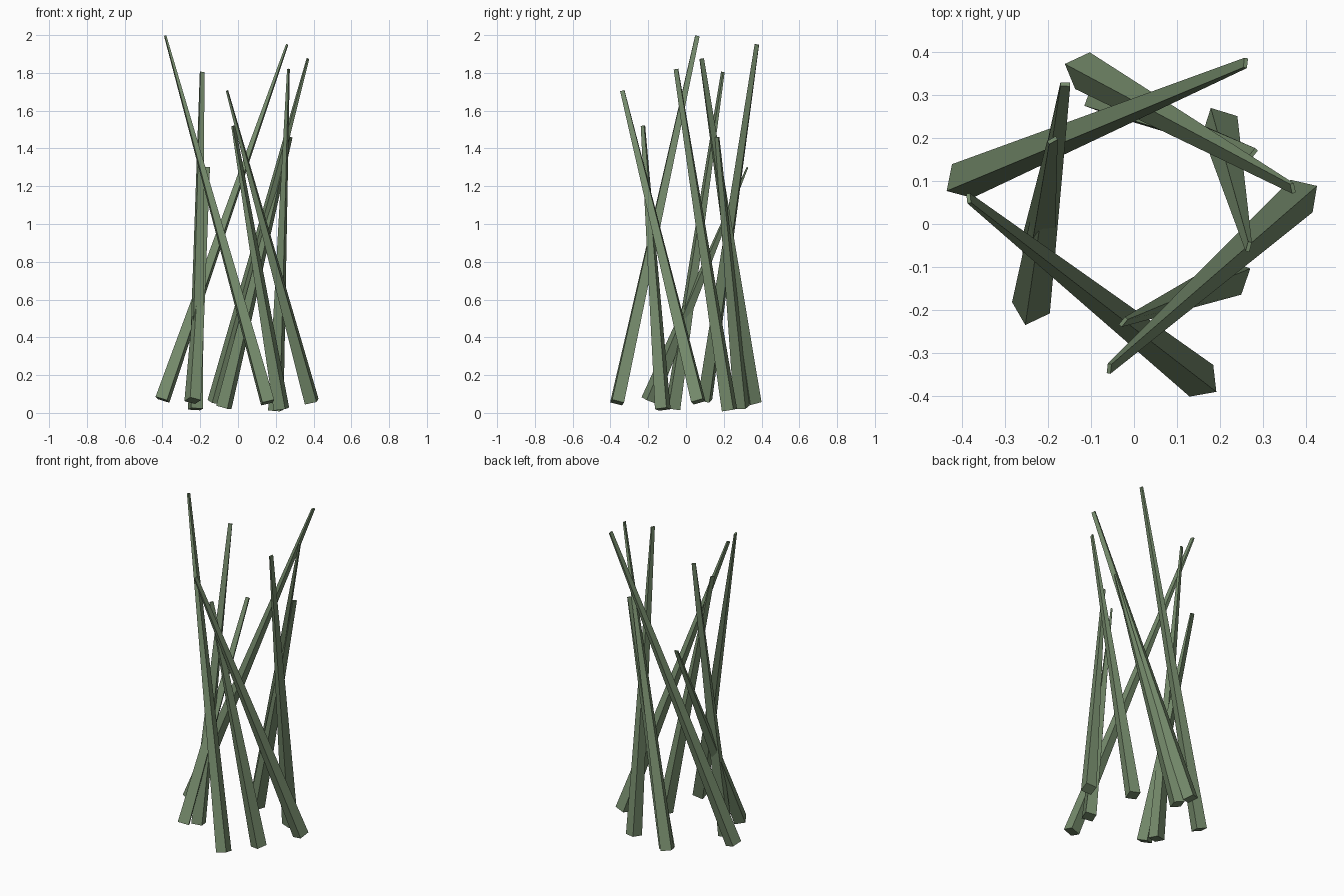
import bpy
import bmesh
from math import radians, cos, sin
from mathutils import Vector

cube = bpy.data.objects.get("Cube")
if cube:
    bpy.data.objects.remove(cube, do_unlink=True)

# Single muted green
green = bpy.data.materials.new("muted green")
green.use_nodes = True
colour = (0.18, 0.26, 0.15, 1.0)
green.diffuse_color = colour
green.node_tree.nodes["Principled BSDF"].inputs["Base Color"].default_value = colour

BASE_SIZE = (0.065, 0.065)
TIP_SIZE = (0.023, 0.009)


def ring(bm, centre, axis, angle, size):
    """Rectangle square to the axis, its wide side turned to the given heading."""
    a = radians(angle)
    wide = Vector((cos(a), sin(a), 0))
    wide = (wide - axis * wide.dot(axis)).normalized()
    thin = axis.cross(wide)
    w, t = size[0] / 2, size[1] / 2
    corners = ((-w, -t), (w, -t), (w, t), (-w, t))
    return [bm.verts.new(centre + wide * u + thin * v) for u, v in corners]


def blade(name, base, tip, base_angle, tip_angle):
    """Tapered four-sided blade from a square base to a flat narrow tip."""
    base, tip = Vector(base), Vector(tip)
    axis = (tip - base).normalized()
    bm = bmesh.new()
    low = ring(bm, base, axis, base_angle, BASE_SIZE)
    high = ring(bm, tip, axis, tip_angle, TIP_SIZE)
    bm.faces.new(low[::-1])
    bm.faces.new(high)
    for i in range(4):
        j = (i + 1) % 4
        bm.faces.new((low[i], low[j], high[j], high[i]))
    bmesh.ops.recalc_face_normals(bm, faces=bm.faces)
    mesh = bpy.data.meshes.new(name)
    bm.to_mesh(mesh)
    bm.free()
    mesh.materials.append(green)
    bpy.context.collection.objects.link(bpy.data.objects.new(name, mesh))


# Base centre, tip centre, heading of the base, heading of the tip
blades = [
    ((0.157, -0.365, 0.055), (-0.385, 0.06, 1.995), 100, 100),
    ((-0.225, -0.07, 0.02), (-0.19, 0.195, 1.805), 15, 30),
    ((0.39, 0.065, 0.06), (-0.058, -0.337, 1.705), 77, 80),
    ((0.23, -0.123, 0.02), (-0.025, -0.228, 1.52), 70, 50),
    ((-0.40, 0.10, 0.07), (0.26, 0.375, 1.95), 75, 80),
    ((0.20, 0.23, 0.015), (0.267, -0.053, 1.82), 73, 75),
    ((-0.12, 0.357, 0.055), (0.37, 0.083, 1.875), 115, 105),
    ((-0.075, 0.295, 0.03), (0.278, 0.165, 1.46), 70, 50),
    ((-0.24, -0.195, 0.065), (-0.16, 0.325, 1.30), 30, 0),
]
for number, spec in enumerate(blades, 1):
    blade(f"grass_blade_{number}", *spec)
